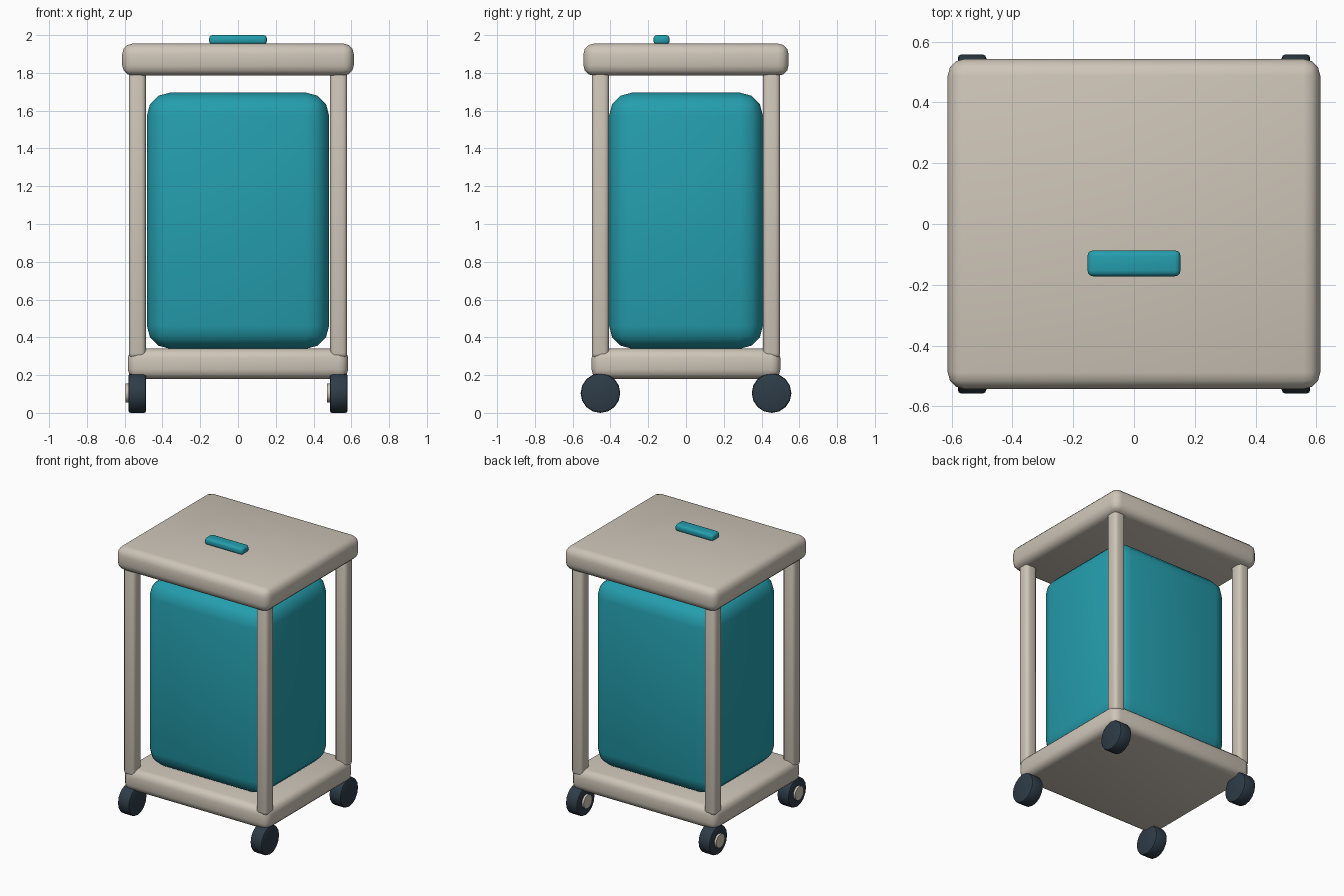
import bpy, math

if "Cube" in bpy.data.objects:
    bpy.data.objects.remove(bpy.data.objects["Cube"])


def material(name, rgb):
    m = bpy.data.materials.new(name)
    m.diffuse_color = (*rgb, 1)
    m.use_nodes = True
    m.node_tree.nodes["Principled BSDF"].inputs["Base Color"].default_value = m.diffuse_color
    return m


BEIGE = material("warm beige", (0.62, 0.56, 0.48))
TEAL = material("teal", (0.018, 0.34, 0.42))
DARK = material("dark slate", (0.027, 0.045, 0.064))


def finish(obj, name, mat, bevel, segments, angle):
    obj.name = name
    obj.data.materials.append(mat)
    bpy.ops.object.transform_apply(location=False, rotation=True, scale=True)
    if bevel:
        mod = obj.modifiers.new("rounding", 'BEVEL')
        mod.width, mod.segments = bevel, segments
        mod.limit_method, mod.angle_limit = 'ANGLE', math.radians(40)
        bpy.ops.object.modifier_apply(modifier=mod.name)
    bpy.ops.object.shade_smooth_by_angle(angle=math.radians(angle))
    return obj


def box(name, lo, hi, mat, bevel, segments=3):
    bpy.ops.mesh.primitive_cube_add(size=1, location=[(a + b) / 2 for a, b in zip(lo, hi)])
    obj = bpy.context.object
    obj.scale = [b - a for a, b in zip(lo, hi)]
    return finish(obj, name, mat, bevel, segments, 35)


def disc(name, centre, radius, width, sides, mat, bevel):
    # cylinder lying along x
    bpy.ops.mesh.primitive_cylinder_add(vertices=sides, radius=radius, depth=width,
                                        location=centre, rotation=(0, math.pi / 2, 0))
    return finish(bpy.context.object, name, mat, bevel, 2, 35)


# Frame slabs, bin and lid handle
box("base", (-0.583, -0.5, 0.18), (0.583, 0.5, 0.34), BEIGE, 0.05)
box("top_board", (-0.613, -0.543, 1.785), (0.613, 0.543, 1.955), BEIGE, 0.055)
box("bin_body", (-0.482, -0.407, 0.34), (0.482, 0.407, 1.695), TEAL, 0.12)
box("lid_handle", (-0.153, -0.172, 1.95), (0.153, -0.087, 2.0), TEAL, 0.018)

# Corner posts with wheels below; every hub cap faces -x
PX, PY = 0.533, 0.453
for sx, side in ((-1, "left"), (1, "right")):
    for sy, end in ((-1, "front"), (1, "back")):
        x, y = sx * PX, sy * PY
        box(f"{end}_{side}_post", (x - 0.045, y - 0.045, 0.29),
            (x + 0.045, y + 0.045, 1.83), BEIGE, 0.025)
        disc(f"{end}_{side}_wheel", (x, y, 0.105), 0.105, 0.094, 16, DARK, 0.012)
        disc(f"{end}_{side}_hub", (x - 0.04, y, 0.105), 0.05, 0.044, 12, BEIGE, 0)
